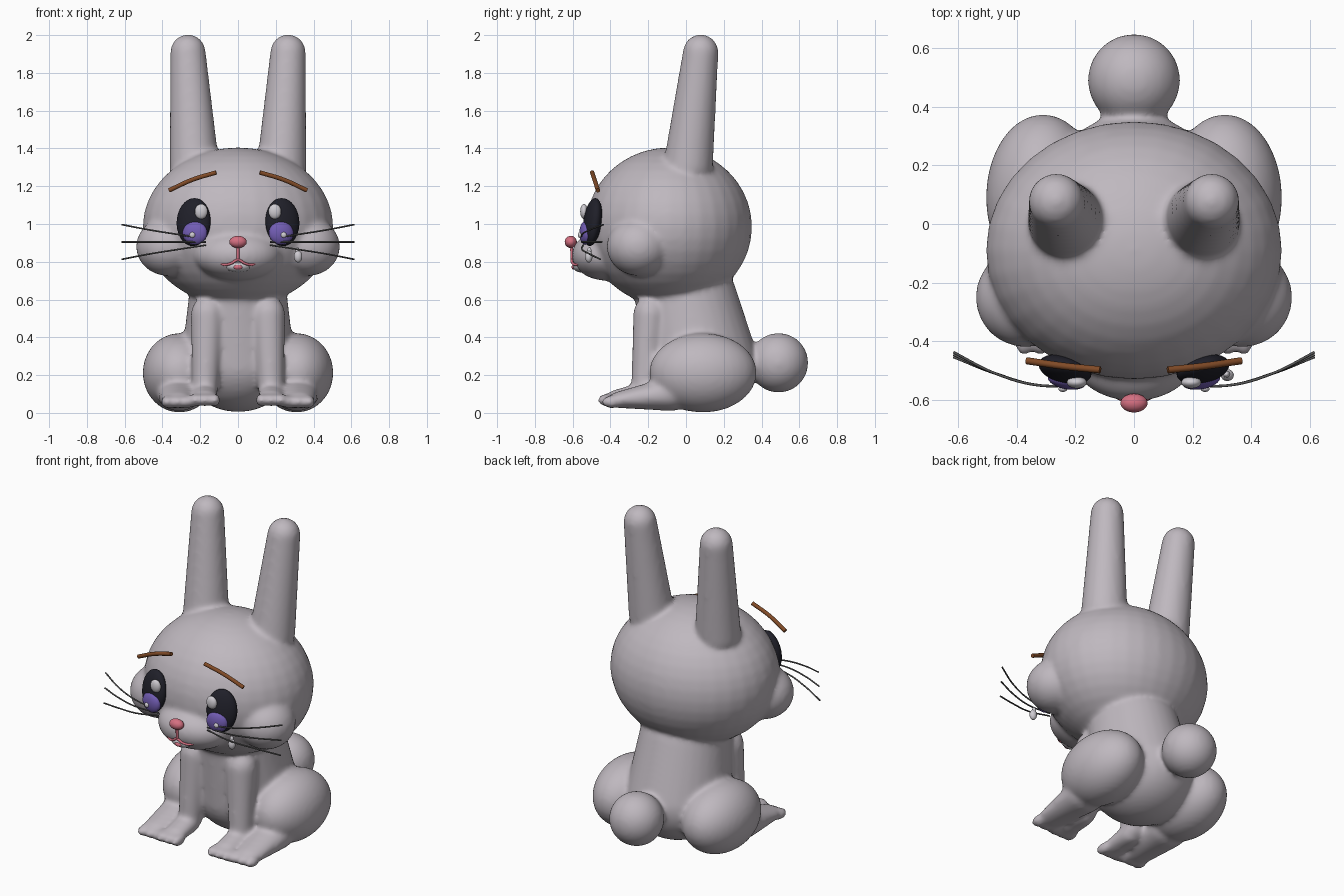
import bpy, bmesh
from math import radians
from mathutils import Matrix, Euler, Vector

cube = bpy.data.objects.get("Cube")
if cube:
    bpy.data.objects.remove(cube, do_unlink=True)


def material(name, rgb):
    m = bpy.data.materials.new(name)
    m.use_nodes = True
    m.diffuse_color = (*rgb, 1)
    m.node_tree.nodes["Principled BSDF"].inputs["Base Color"].default_value = (*rgb, 1)
    return m


FUR = material("grey fur", (0.52, 0.48, 0.52))
WHITE = material("pale white", (0.62, 0.6, 0.64))
BLACK = material("eye black", (0.014, 0.014, 0.022))
PURPLE = material("iris purple", (0.17, 0.11, 0.46))
PINK = material("nose pink", (0.66, 0.16, 0.22))
BROWN = material("brow brown", (0.22, 0.07, 0.02))
WHISKER = material("whisker grey", (0.1, 0.1, 0.1))


def add_ball(bm, loc, size, rot=(0, 0, 0)):
    """Ellipsoid with the given centre and radii."""
    mat = Matrix.LocRotScale(Vector(loc), Euler([radians(a) for a in rot]), Vector(size))
    return bmesh.ops.create_uvsphere(bm, u_segments=32, v_segments=20, radius=1, matrix=mat)["verts"]


def add_limb(bm, a, a_size, b, b_size):
    """Tapered capsule: the hull around two ellipsoids."""
    part = bmesh.new()
    add_ball(part, a, a_size)
    add_ball(part, b, b_size)
    points = [v.co.copy() for v in part.verts]
    part.clear()
    for p in points:
        part.verts.new(p)
    hull = bmesh.ops.convex_hull(part, input=part.verts[:])
    loose = set(hull["geom_interior"] + hull["geom_unused"])
    bmesh.ops.delete(part, geom=[v for v in loose if isinstance(v, bmesh.types.BMVert)], context="VERTS")
    bmesh.ops.recalc_face_normals(part, faces=part.faces[:])
    temp = bpy.data.meshes.new("temp")
    part.to_mesh(temp)
    part.free()
    bm.from_mesh(temp)
    bpy.data.meshes.remove(temp)


def finish(name, bm, mat):
    mesh = bpy.data.meshes.new(name)
    for f in bm.faces:
        f.smooth = True
    bm.to_mesh(mesh)
    bm.free()
    mesh.materials.append(mat)
    obj = bpy.data.objects.new(name, mesh)
    bpy.context.collection.objects.link(obj)
    return obj


def ball(name, loc, size, mat, rot=(0, 0, 0)):
    bm = bmesh.new()
    add_ball(bm, loc, size, rot)
    return finish(name, bm, mat)


def tube(name, points, radius, mat):
    curve = bpy.data.curves.new(name, "CURVE")
    curve.dimensions = "3D"
    curve.bevel_depth = radius
    curve.bevel_resolution = 3
    curve.use_fill_caps = True
    spline = curve.splines.new("BEZIER")
    spline.bezier_points.add(len(points) - 1)
    for bp, p in zip(spline.bezier_points, points):
        bp.co = p
        bp.handle_left_type = bp.handle_right_type = "AUTO"
    curve.materials.append(mat)
    obj = bpy.data.objects.new(name, curve)
    bpy.context.collection.objects.link(obj)
    return obj


# Body: overlapping volumes fused into one soft skin
bm = bmesh.new()
add_ball(bm, (0, -0.09, 0.985), (0.505, 0.44, 0.42))                        # skull
add_ball(bm, (0, -0.42, 0.835), (0.23, 0.185, 0.135))                       # muzzle
add_limb(bm, (0, 0, 0.62), (0.26, 0.27, 0.2), (0, 0.07, 0.27), (0.3, 0.31, 0.265))  # torso
add_ball(bm, (0, 0.49, 0.265), (0.158, 0.158, 0.158))                       # tail
add_limb(bm, (0, 0.25, 0.27), (0.1, 0.1, 0.1), (0, 0.45, 0.265), (0.09, 0.09, 0.09))
for s in (-1, 1):
    add_ball(bm, (s * 0.37, -0.25, 0.88), (0.17, 0.17, 0.155))              # cheek
    add_limb(bm, (s * 0.23, 0.01, 1.3), (0.132, 0.132, 0.1),
             (s * 0.265, 0.078, 1.91), (0.094, 0.094, 0.094))               # ear
    add_ball(bm, (s * 0.31, 0.09, 0.212), (0.195, 0.285, 0.21))             # haunch
    add_limb(bm, (s * 0.31, -0.08, 0.1), (0.12, 0.1, 0.09),
             (s * 0.32, -0.34, 0.07), (0.085, 0.07, 0.045))                 # hind foot
    add_limb(bm, (s * 0.16, -0.19, 0.52), (0.09, 0.09, 0.1),
             (s * 0.175, -0.22, 0.12), (0.068, 0.07, 0.06))                 # front leg
    add_limb(bm, (s * 0.175, -0.24, 0.1), (0.068, 0.06, 0.06),
             (s * 0.175, -0.37, 0.08), (0.068, 0.05, 0.042))                # front paw
    for i in (-1, 0, 1):                                                    # toes
        add_ball(bm, (s * 0.175 + i * 0.052, -0.415, 0.068), (0.032, 0.055, 0.035))
        add_ball(bm, (s * 0.32 + i * 0.055, -0.395, 0.058), (0.034, 0.055, 0.034))
body = finish("body", bm, FUR)
fuse = body.modifiers.new("fuse", "REMESH")
fuse.mode = "VOXEL"
fuse.voxel_size = 0.013
fuse.use_smooth_shade = True
soften = body.modifiers.new("soften", "SMOOTH")
soften.factor = 0.5
soften.iterations = 14

# Eyes, brows and whiskers on both sides
for s, side in ((-1, "right"), (1, "left")):
    ball(side + "_eye", (s * 0.235, -0.495, 1.01), (0.092, 0.045, 0.128), BLACK, (-8, 0, s * 14))
    ball(side + "_iris", (s * 0.228, -0.533, 0.952), (0.066, 0.03, 0.062), PURPLE, (0, 0, s * 10))
    ball(side + "_eye_glint", (s * 0.195, -0.54, 1.066), (0.034, 0.02, 0.04), WHITE)
    ball(side + "_small_glint", (s * 0.242, -0.562, 0.942), (0.015, 0.01, 0.015), WHITE)
    tube(side + "_brow", [(s * 0.115, -0.497, 1.273), (s * 0.24, -0.484, 1.235),
                          (s * 0.365, -0.466, 1.178)], 0.012, BROWN)
    for i, row in ((1, "upper"), (0, "middle"), (-1, "lower")):
        z = 0.905
        tube(f"{side}_{row}_whisker",
             [(s * 0.17, -0.545, z + i * 0.017), (s * 0.32, -0.55, z + i * 0.04),
              (s * 0.47, -0.51, z + i * 0.064), (s * 0.615, -0.445 + i * 0.008, z + i * 0.092)],
             0.0045, WHISKER)

# Nose, mouth and tear
ball("nose", (0, -0.61, 0.905), (0.046, 0.032, 0.032), PINK)
tube("nose_line", [(0, -0.605, 0.89), (0, -0.605, 0.85), (0, -0.602, 0.805)], 0.008, PINK)
tube("mouth_line", [(-0.095, -0.565, 0.797), (-0.075, -0.578, 0.785), (-0.035, -0.6, 0.792),
                    (0, -0.605, 0.81), (0.035, -0.6, 0.792), (0.075, -0.578, 0.785),
                    (0.095, -0.565, 0.797)], 0.007, PINK)
ball("lower_lip", (0, -0.555, 0.778), (0.068, 0.045, 0.034), WHITE)
ball("tongue", (0, -0.592, 0.772), (0.024, 0.014, 0.014), PINK)
ball("tear", (0.318, -0.515, 0.828), (0.022, 0.02, 0.032), WHITE)
ball("tear_tip", (0.315, -0.512, 0.852), (0.012, 0.012, 0.025), WHITE)
